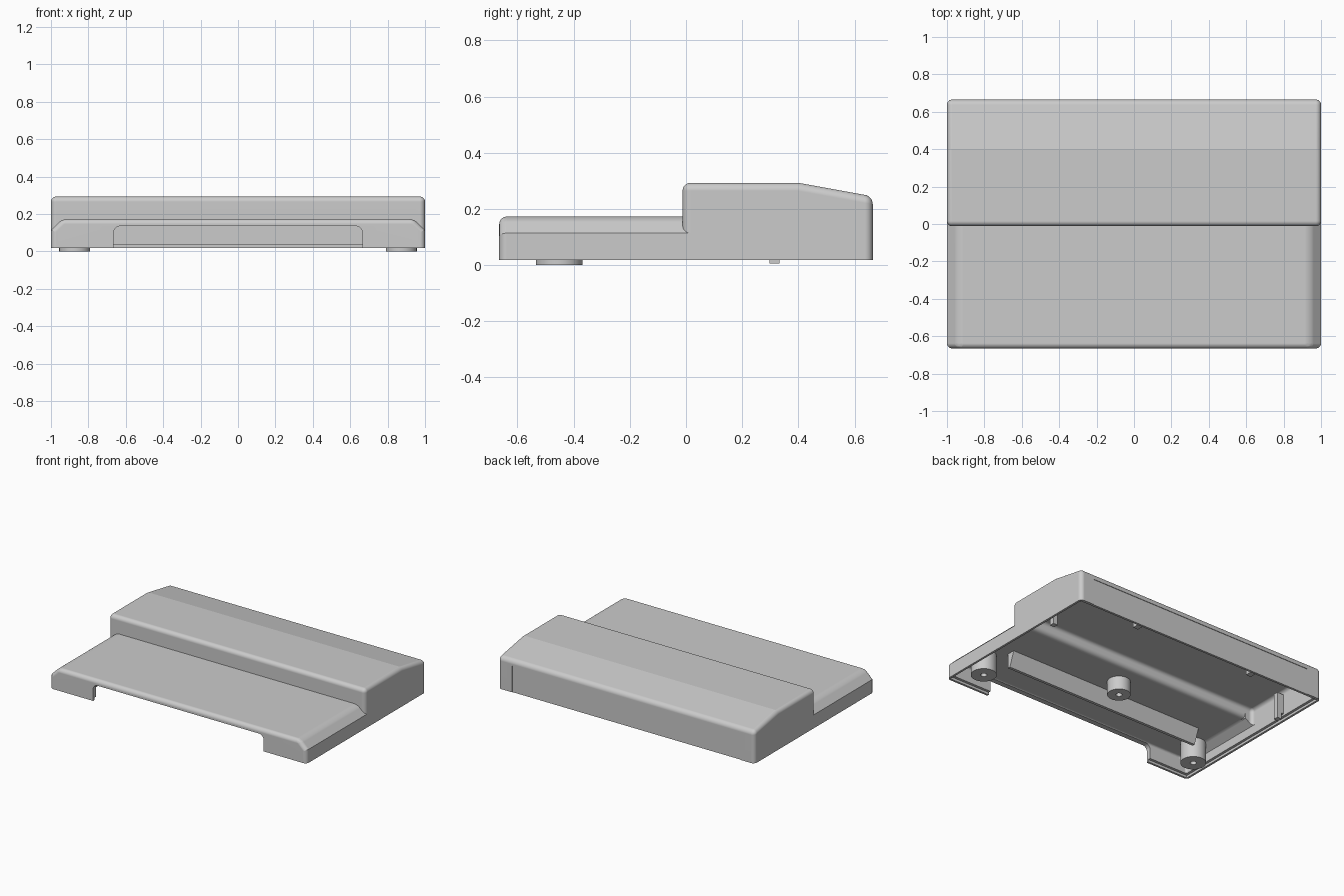
import bpy, bmesh, math
from mathutils import Vector

old = bpy.data.objects.get("Cube")
if old:
    bpy.data.objects.remove(old, do_unlink=True)

TONE = (0.6, 0.6, 0.6, 1)
grey = bpy.data.materials.new("plain grey")
grey.use_nodes = True
grey.diffuse_color = TONE
grey.node_tree.nodes["Principled BSDF"].inputs["Base Color"].default_value = TONE

BASE = 0.019   # underside of the casing
BELOW = -0.1   # start of cutters
WALL = 0.033   # casing thickness


def finish(name, bm):
    bmesh.ops.recalc_face_normals(bm, faces=bm.faces)
    mesh = bpy.data.meshes.new(name)
    bm.to_mesh(mesh)
    bm.free()
    mesh.materials.append(grey)
    ob = bpy.data.objects.new(name, mesh)
    bpy.context.collection.objects.link(ob)
    return ob


def prism(name, points, offset, rule=None, radius=0.03):
    """Extrude a closed outline along offset, then round the edges the rule picks."""
    bm = bmesh.new()
    face = bm.faces.new([bm.verts.new(p) for p in points])
    ext = bmesh.ops.extrude_face_region(bm, geom=[face])
    bmesh.ops.translate(bm, vec=offset, verts=[v for v in ext["geom"] if isinstance(v, bmesh.types.BMVert)])
    bmesh.ops.recalc_face_normals(bm, faces=bm.faces)
    if rule:
        edges = [e for e in bm.edges if e.calc_face_angle(0) > 0.4 and rule(e)]
        bmesh.ops.bevel(bm, geom=edges, offset=radius, segments=10, profile=0.5, affect='EDGES')
    return finish(name, bm)


def box(name, x0, x1, y0, y1, z0, z1):
    return prism(name, [(x0, y0, z0), (x1, y0, z0), (x1, y1, z0), (x0, y1, z0)], Vector((0, 0, z1 - z0)))


def side_prism(name, outline, w, rule=None, radius=0.03):
    """Extrude a side-on (y, z) outline across the width from -w to w."""
    return prism(name, [(-w, y, z) for y, z in outline], Vector((2 * w, 0, 0)), rule, radius)


def cylinder(name, x, y, z0, z1, r):
    bm = bmesh.new()
    bmesh.ops.create_cone(bm, cap_ends=True, segments=48, radius1=r, radius2=r, depth=z1 - z0)
    bmesh.ops.translate(bm, vec=(x, y, (z0 + z1) / 2), verts=bm.verts)
    return finish(name, bm)


def boolean(target, tool, operation):
    mod = target.modifiers.new("boolean", 'BOOLEAN')
    mod.operation, mod.object, mod.solver = operation, tool, 'EXACT'
    bpy.context.view_layer.objects.active = target
    bpy.ops.object.modifier_apply(modifier=mod.name)
    bpy.data.objects.remove(tool, do_unlink=True)


def smooth(ob, degrees):
    bpy.ops.object.select_all(action='DESELECT')
    ob.select_set(True)
    bpy.context.view_layer.objects.active = ob
    bpy.ops.object.shade_smooth_by_angle(angle=math.radians(degrees))
    # keep the large faces flat beside their rounded edges
    ob.modifiers.new("flat_faces", 'WEIGHTED_NORMAL').keep_sharp = True


def above_base(e):
    return any(v.co.z > BASE + 0.01 for v in e.verts)


def front_block(name, t, bottom, radius):
    """Low front deck with sloping sides, running a little into the rear half."""
    w, y0, top = 1 - t, -0.665 + t, 0.173 - t
    half = [(w, bottom), (w, 0.114 - t / 2), (w - 0.06, top)]
    outline = half + [(-x, z) for x, z in reversed(half)]

    def rounded(e):
        at_front = all(v.co.y < y0 + 0.01 for v in e.verts)
        along_top = all(v.co.z > top - 0.001 for v in e.verts) and abs(e.verts[0].co.x - e.verts[1].co.x) < 0.01
        return along_top or (at_front and above_base(e))

    return prism(name, [(x, y0, z) for x, z in outline], Vector((0, 0.1 - y0, 0)), rounded, radius)


# Outer casing: tall rear half with a top falling away to the back, and the low deck
casing = side_prism("casing", [(-0.012, BASE), (0.665, BASE), (0.665, 0.245), (0.4, 0.293), (-0.012, 0.293)],
                    1, above_base, 0.028)
boolean(casing, front_block("deck", 0, BASE, 0.027), 'UNION')

# Hollow inside, with a level ceiling in the rear half
y0, y1, ceiling = WALL - 0.012, 0.665 - WALL, 0.215
cavity = side_prism("cavity", [(y0, BELOW), (y1, BELOW), (y1, ceiling), (y0, ceiling)],
                    1 - WALL, above_base, 0.025)
boolean(cavity, front_block("deck_cavity", WALL, BELOW, 0.015), 'UNION')

# Rounded inner step between the two ceilings
deck_ceiling = 0.173 - WALL
curve = [(y0 - WALL + WALL * math.cos(a), deck_ceiling + WALL - WALL * math.sin(a))
         for a in (math.radians(9 * i) for i in range(11))]
step = [(y0 + 0.02, deck_ceiling - 0.02), (y0 + 0.02, deck_ceiling + WALL)] + curve
boolean(cavity, side_prism("step_curve", step + [(y0 - WALL, deck_ceiling - 0.02)], 0.91), 'UNION')
boolean(casing, cavity, 'DIFFERENCE')

# Stepped rim around the underside
boolean(casing, box("rim_cutter", -0.985, 0.985, -0.65, 0.645, BELOW, 0.036), 'DIFFERENCE')

# Front opening with rounded upper corners
R = 0.035
arc = [(0.665 - R + R * math.cos(a), 0.135 - R + R * math.sin(a))
       for a in (math.radians(9 * i) for i in range(11))]
half = [(0.665, BELOW)] + arc
outline = half + [(-x, z) for x, z in reversed(half)]
boolean(casing, prism("opening", [(x, -0.8, z) for x, z in outline], Vector((0, 0.2, 0))), 'DIFFERENCE')

# Shallow panel recess in the back
boolean(casing, box("back_recess", -0.89, 0.89, 0.661, 0.8, BELOW, 0.205), 'DIFFERENCE')
smooth(casing, 9.7)

# Screw posts
for name, x, y, z0, r in (("left_post", 0.873, -0.452, 0, 0.083),
                          ("right_post", -0.873, -0.452, 0, 0.083),
                          ("middle_post", 0, -0.15, 0.045, 0.075)):
    post = cylinder(name, x, y, z0, 0.147, r)
    boolean(post, cylinder("hole", x, y, -0.05, 0.11, 0.02), 'DIFFERENCE')
    smooth(post, 30)

# Deep rail under the deck, closing the view through the opening
side_prism("deck_rail", [(-0.335, 0.145), (-0.275, 0.145), (-0.315, 0.037), (-0.335, 0.037)], 0.77)

# Clips on the side walls and back wall
for side, s in (("left", 1), ("right", -1)):
    box(side + "_side_clip", s * 0.915, s * 0.95, 0.298, 0.333, 0.006, 0.19)
    box(side + "_side_clip_mount", s * 0.95, s * 0.975, 0.298, 0.333, 0.05, 0.19)
    box(side + "_back_clip", s * 0.45, s * 0.49, 0.575, 0.64, 0.038, 0.09)
